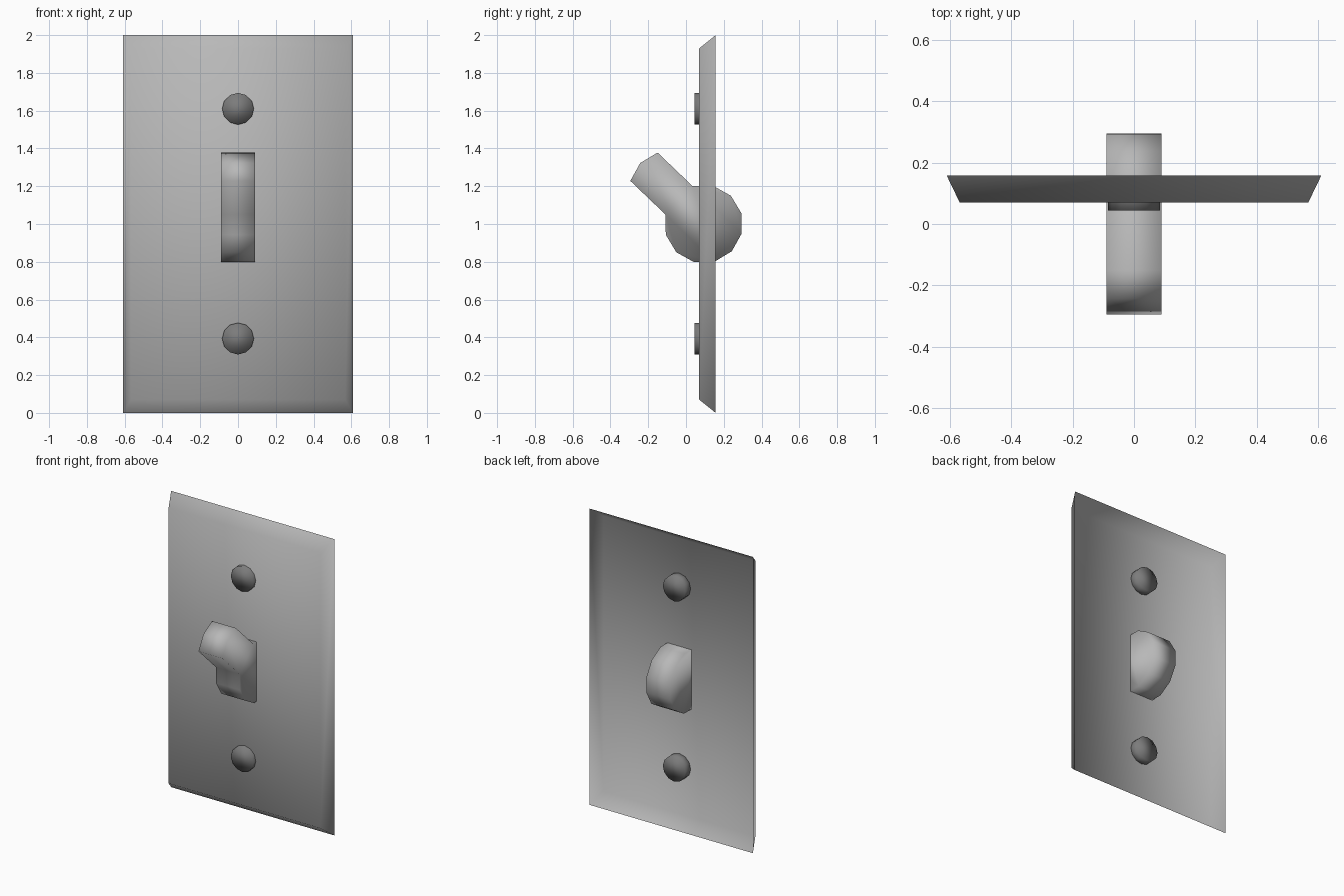
import bpy, bmesh, math
from mathutils import Vector

if "Cube" in bpy.data.objects:
    bpy.data.objects.remove(bpy.data.objects["Cube"])


def material(name, value):
    mat = bpy.data.materials.new(name)
    mat.diffuse_color = (value, value, value, 1)
    mat.use_nodes = True
    mat.node_tree.nodes["Principled BSDF"].inputs["Base Color"].default_value = mat.diffuse_color
    return mat


plate_grey = material("mid_grey", 0.48)
screw_grey = material("dark_grey", 0.2)


def finish(name, bm, mat, fix_normals=True):
    if fix_normals:
        bmesh.ops.recalc_face_normals(bm, faces=bm.faces)
    for f in bm.faces:
        f.smooth = True
    mesh = bpy.data.meshes.new(name)
    bm.to_mesh(mesh)
    bm.free()
    mesh.materials.append(mat)
    obj = bpy.data.objects.new(name, mesh)
    bpy.context.collection.objects.link(obj)
    return obj


# Cover plate: thin open-backed shell with sloping rim
def rectangle(bm, half_w, inset, y):
    return [bm.verts.new((sx * half_w, y, z)) for sx, z in
            ((-1, inset), (1, inset), (1, 2 - inset), (-1, 2 - inset))]


bm = bmesh.new()
front = rectangle(bm, 0.567, 0.07, 0.07)
rim = rectangle(bm, 0.609, 0.0, 0.157)
bm.faces.new(front)
for i in range(4):
    j = (i + 1) % 4
    bm.faces.new((front[i], rim[i], rim[j], front[j]))
finish("cover_plate", bm, plate_grey, fix_normals=False)

# Toggle: twelve-sided pivot with three of its corners drawn out into the lever
centre, radius, pull = Vector((0.093, 1.0)), 0.208, Vector((-0.186, 0.178))
corners = []
for k in range(12):
    a = math.radians(16 + 30 * k)
    corners.append(centre + radius * Vector((math.cos(a), math.sin(a))))
profile = corners[:4] + [c + pull for c in corners[3:6]] + corners[5:]
bm = bmesh.new()
side = bm.faces.new([bm.verts.new((-0.089, p.x, p.y)) for p in profile])
ext = bmesh.ops.extrude_face_region(bm, geom=[side], use_keep_orig=True)
bmesh.ops.translate(bm, vec=(0.178, 0, 0),
                    verts=[v for v in ext["geom"] if isinstance(v, bmesh.types.BMVert)])
finish("toggle", bm, plate_grey)

# Screws: short round pins through the plate
for name, z in (("lower_screw", 0.393), ("upper_screw", 1.61)):
    bm = bmesh.new()
    bmesh.ops.create_cone(bm, cap_ends=True, segments=12,
                          radius1=0.084, radius2=0.084, depth=0.083)
    for v in bm.verts:
        v.co = Vector((v.co.x, 0.0855 - v.co.z, z + v.co.y))
    finish(name, bm, screw_grey)
